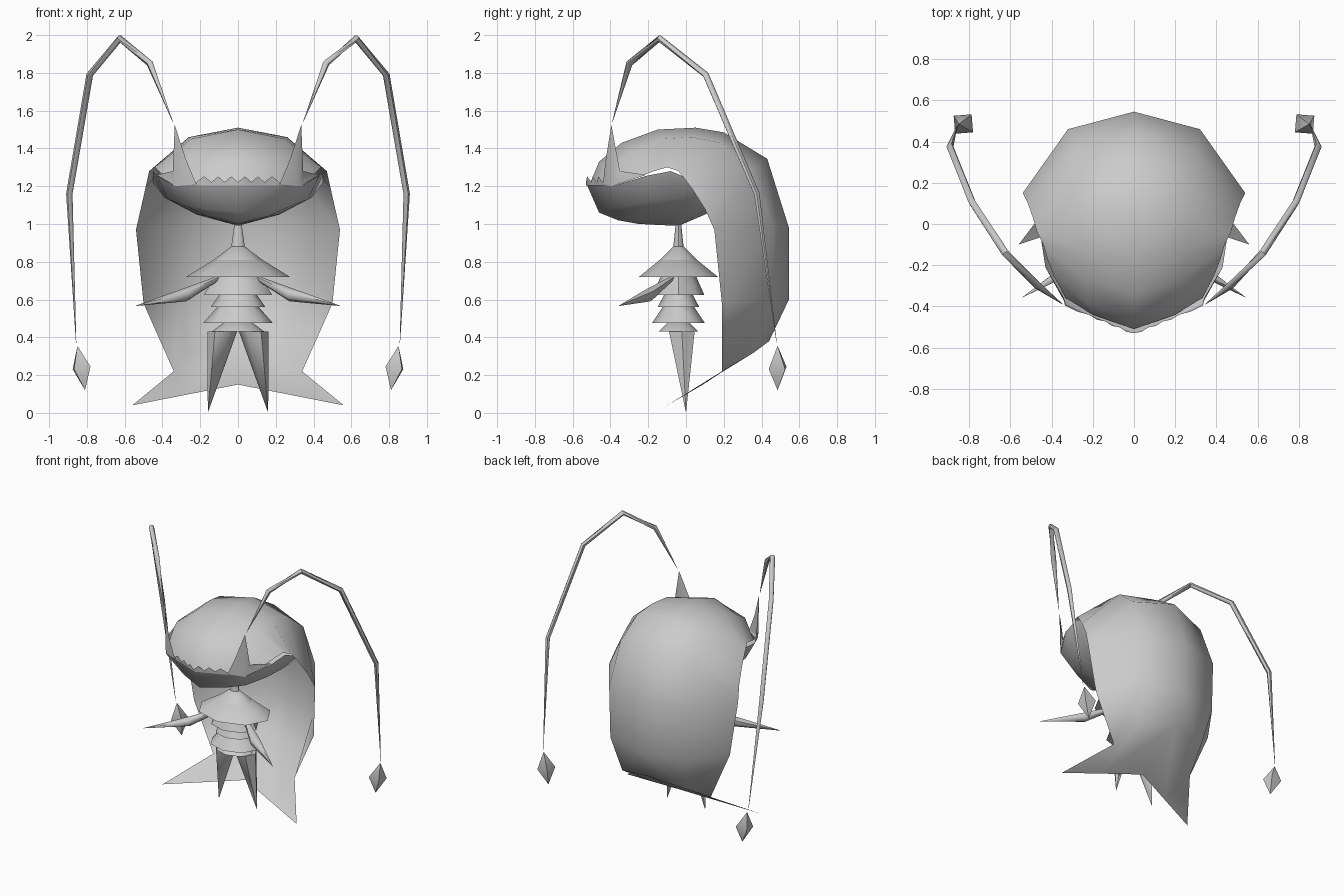
import bpy, bmesh, math
from mathutils import Vector

cube = bpy.data.objects.get("Cube")
if cube:
    bpy.data.objects.remove(cube, do_unlink=True)

grey = bpy.data.materials.new("plain_grey")
grey.use_nodes = True
grey.diffuse_color = (0.6, 0.6, 0.6, 1)
grey.node_tree.nodes["Principled BSDF"].inputs["Base Color"].default_value = (0.6, 0.6, 0.6, 1)


def finish(name, bm, angle=60, mirror=False, recalc=True):
    """Turn a bmesh into a shaded object, optionally mirrored over x."""
    bmesh.ops.remove_doubles(bm, verts=bm.verts, dist=0.0005)
    if recalc:
        bmesh.ops.recalc_face_normals(bm, faces=bm.faces)
    mesh = bpy.data.meshes.new(name)
    bm.to_mesh(mesh)
    bm.free()
    mesh.materials.append(grey)
    ob = bpy.data.objects.new(name, mesh)
    bpy.context.collection.objects.link(ob)
    bpy.ops.object.select_all(action='DESELECT')
    ob.select_set(True)
    bpy.context.view_layer.objects.active = ob
    bpy.ops.object.shade_smooth_by_angle(angle=math.radians(angle))
    if mirror:
        mod = ob.modifiers.new("mirror", 'MIRROR')
        mod.use_clip = True
        mod.merge_threshold = 0.001
    return ob


def skin(bm, rows, closed=False):
    """Join rows of points with quads."""
    grid = [[bm.verts.new(p) for p in row] for row in rows]
    n = len(grid[0])
    for a, b in zip(grid, grid[1:]):
        for j in range(n if closed else n - 1):
            k = (j + 1) % n
            bm.faces.new((a[j], a[k], b[k], b[j]))
    return grid


def half_sheet(name, rows, angle):
    bm = bmesh.new()
    skin(bm, rows)
    return finish(name, bm, angle, mirror=True, recalc=False)


def tube(name, path, radii, side, sides=6):
    """Tapered tube through the path; side = -1 puts it on the right."""
    pts = [Vector((x * side, y, z)) for x, y, z in path]
    rings = []
    for i, p in enumerate(pts):
        d = (pts[min(i + 1, len(pts) - 1)] - pts[max(i - 1, 0)]).normalized()
        u = d.cross(Vector((0, 1, 0.2))).normalized()
        v = d.cross(u)
        rings.append([p + max(radii[i], 0.001) * (u * math.cos(t) + v * math.sin(t))
                      for t in (2 * math.pi * k / sides for k in range(sides))])
    bm = bmesh.new()
    grid = skin(bm, rings, True)
    bm.faces.new(grid[0])
    bm.faces.new(grid[-1])
    return finish(name, bm)


# Hood and cloak: one sheet from the brow over the back to the forked tail
half_sheet("hooded_cloak", [
    [(0, -0.51, 1.21), (0.20, -0.44, 1.21), (0.33, -0.36, 1.21)],
    [(0, -0.46, 1.33), (0.22, -0.39, 1.32), (0.39, -0.25, 1.25)],
    [(0, -0.34, 1.43), (0.24, -0.27, 1.39), (0.42, -0.17, 1.28)],
    [(0, -0.15, 1.50), (0.25, -0.13, 1.45), (0.44, -0.10, 1.30)],
    [(0, 0.05, 1.51), (0.26, 0.03, 1.46), (0.47, -0.04, 1.28)],
    [(0, 0.20, 1.485), (0.28, 0.18, 1.43), (0.49, 0.03, 1.19)],
    [(0, 0.43, 1.345), (0.30, 0.35, 1.29), (0.515, 0.10, 1.08)],
    [(0, 0.545, 0.98), (0.32, 0.46, 0.98), (0.54, 0.15, 0.97)],
    [(0, 0.545, 0.60), (0.31, 0.46, 0.60), (0.50, 0.19, 0.58)],
    [(0, 0.44, 0.38), (0.28, 0.36, 0.32), (0.34, 0.19, 0.22)],
    [(0, 0.09, 0.15), (0.28, -0.005, 0.095), (0.56, -0.10, 0.04)],
], 75)

# Lower jaw: bowl from the keel up to the rim
half_sheet("lower_jaw", [
    [(0, -0.25, 1.0), (0, -0.20, 0.998), (0, -0.15, 0.995), (0, -0.08, 0.992),
     (0, -0.04, 0.99), (0, 0.10, 1.05), (0, 0.22, 1.12)],
    [(0, -0.36, 1.02), (0.10, -0.30, 1.03), (0.16, -0.25, 1.04), (0.21, -0.14, 1.05),
     (0.22, -0.03, 1.05), (0.20, 0.11, 1.08), (0.15, 0.22, 1.13)],
    [(0, -0.46, 1.06), (0.18, -0.39, 1.08), (0.29, -0.32, 1.10), (0.37, -0.18, 1.13),
     (0.39, -0.03, 1.14), (0.37, 0.12, 1.13), (0.28, 0.24, 1.17)],
    [(0, -0.53, 1.22), (0.22, -0.44, 1.21), (0.33, -0.39, 1.20), (0.43, -0.21, 1.255),
     (0.45, -0.08, 1.28), (0.45, 0.06, 1.22), (0.34, 0.24, 1.22)],
], 75)

# Small teeth along the front of the rim
bm = bmesh.new()


def lip(x, z, out=0.0):
    return bm.verts.new((x, -0.53 + 0.41 * x - out, z))


for a, peak, b in ((0, 0.036, 0.07), (0.07, 0.105, 0.14), (0.14, 0.18, 0.22)):
    bm.faces.new((lip(a, 1.205), lip(b, 1.205), lip(b, 1.222),
                  lip(peak, 1.252, 0.008), lip(a, 1.222)))
finish("teeth", bm, 30, mirror=True, recalc=False)

# Tall horn plates rising from the rim
bm = bmesh.new()
base, tip = bm.verts.new((0.33, -0.39, 1.20)), bm.verts.new((0.335, -0.395, 1.525))
inner = [bm.verts.new(p) for p in ((0.22, -0.44, 1.21), (0.275, -0.425, 1.34))]
outer = [bm.verts.new(p) for p in ((0.345, -0.35, 1.28), (0.43, -0.21, 1.26))]
for f in ((inner[0], base, inner[1]), (inner[1], base, tip),
          (base, outer[0], tip), (base, outer[1], outer[0])):
    bm.faces.new(f)
finish("horns", bm, 75, mirror=True, recalc=False)

# Body: neck and stacked skirts, each (top radius, top z, bottom radius, bottom z)
TIERS = {
    "neck": (0.018, 1.01, 0.037, 0.87),
    "collar": (0.037, 0.88, 0.13, 0.81),
    "shoulder_skirt": (0.13, 0.81, 0.275, 0.72),
    "chest_skirt": (0.125, 0.72, 0.18, 0.625),
    "waist_skirt": (0.10, 0.625, 0.145, 0.56),
    "hip_skirt": (0.11, 0.56, 0.185, 0.475),
    "pelvis": (0.08, 0.475, 0.14, 0.43),
}
for name, (r1, z1, r2, z2) in TIERS.items():
    bm = bmesh.new()
    rings = [[(r * math.cos(k * math.pi / 4), -0.04 + 0.76 * r * math.sin(k * math.pi / 4), z)
              for k in range(8)] for r, z in ((r1, z1), (r2, z2))]
    grid = skin(bm, rings, True)
    bm.faces.new(grid[0])
    bm.faces.new(grid[1])
    finish(name, bm, 50)

# Paired limbs and feelers
for label, s in (("left", 1), ("right", -1)):
    # Spiked leg
    bm = bmesh.new()
    top = [bm.verts.new((s * (0.083 + 0.078 * math.cos(k * math.pi / 3)),
                         -0.022 + 0.078 * math.sin(k * math.pi / 3), 0.43)) for k in range(6)]
    foot = bm.verts.new((s * 0.16, 0, 0.0))
    bm.faces.new(top)
    for k in range(6):
        bm.faces.new((top[k], top[(k + 1) % 6], foot))
    finish(label + "_leg", bm)

    # Pointed arm
    tube(label + "_arm", [(0.10, -0.07, 0.715), (0.28, -0.195, 0.625), (0.54, -0.355, 0.567)],
         [0.012, 0.036, 0], s)

    # Long arching feeler
    tube(label + "_feeler",
         [(0.345, -0.39, 1.54), (0.467, -0.30, 1.85), (0.625, -0.14, 1.982),
          (0.785, 0.105, 1.79), (0.893, 0.375, 1.16), (0.857, 0.48, 0.37)],
         [0, 0.018, 0.018, 0.018, 0.017, 0], s)

    # Hanging diamond below the feeler
    bm = bmesh.new()
    ring = [bm.verts.new((s * (0.828 + dx), 0.485 + dy, 0.238 - 0.15 * dx))
            for dx, dy in ((0.047, 0.04), (-0.04, 0.047), (-0.047, -0.04), (0.04, -0.047))]
    for end in ((s * 0.85, 0.485, 0.355), (s * 0.81, 0.485, 0.12)):
        point = bm.verts.new(end)
        for k in range(4):
            bm.faces.new((ring[k], ring[(k + 1) % 4], point))
    finish(label + "_diamond", bm, 80)
